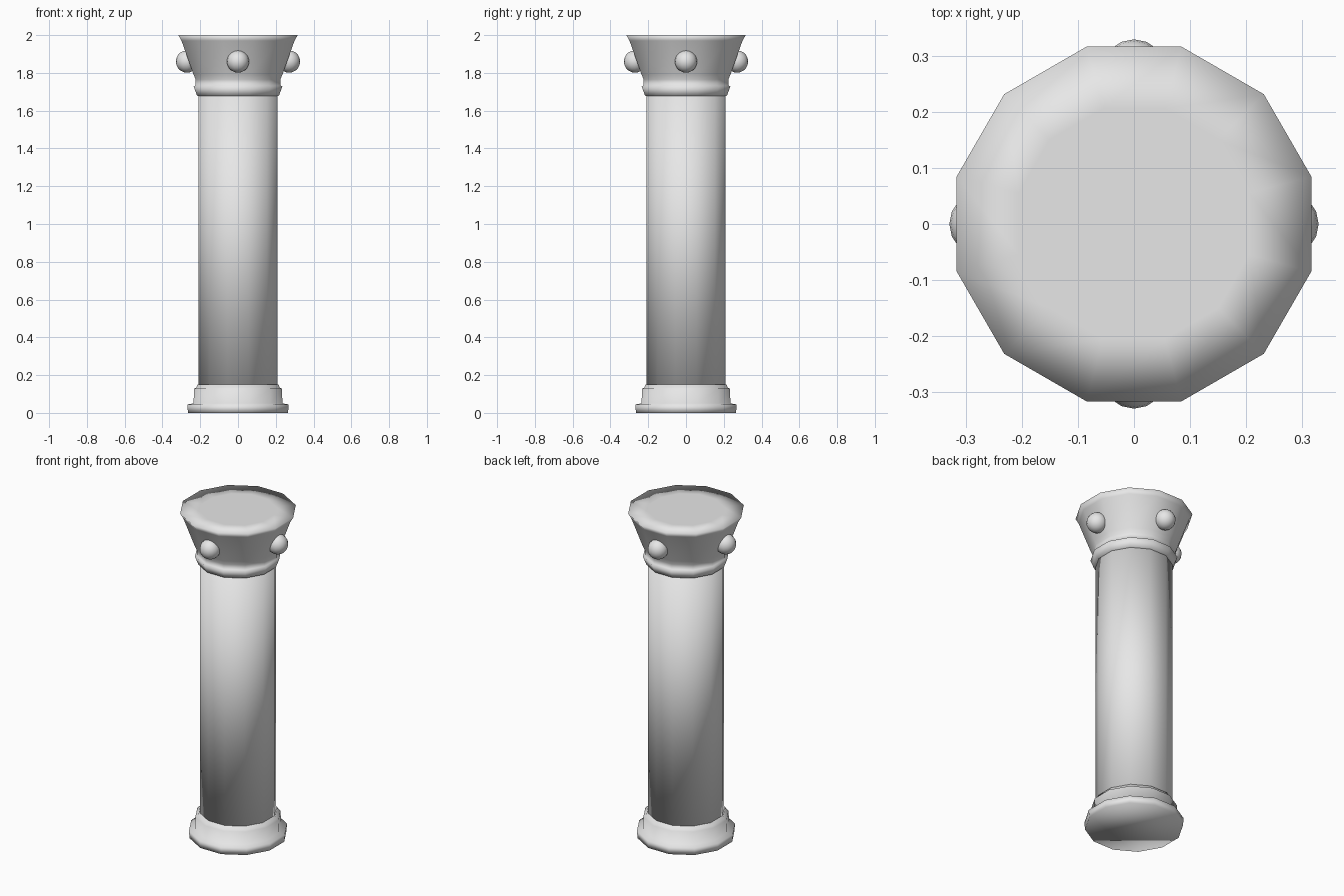
import bpy, bmesh, math

if "Cube" in bpy.data.objects:
    bpy.data.objects.remove(bpy.data.objects["Cube"])

stone = bpy.data.materials.new("pale stone")
stone.diffuse_color = (0.8, 0.8, 0.8, 1)
stone.use_nodes = True
stone.node_tree.nodes["Principled BSDF"].inputs["Base Color"].default_value = stone.diffuse_color
SIDES = 12


def finish(name, bm):
    bmesh.ops.recalc_face_normals(bm, faces=bm.faces[:])
    for f in bm.faces:
        f.smooth = True
    me = bpy.data.meshes.new(name)
    bm.to_mesh(me)
    bm.free()
    me.materials.append(stone)
    ob = bpy.data.objects.new(name, me)
    bpy.context.collection.objects.link(ob)
    return ob


def turned(name, profile):
    """Twelve-sided smooth solid; profile is (half width across flats, z)."""
    bm = bmesh.new()
    rings = []
    for w, z in profile:
        r = w / math.cos(math.pi / SIDES)
        rings.append([bm.verts.new((r * math.cos((i + .5) * math.tau / SIDES),
                                    r * math.sin((i + .5) * math.tau / SIDES), z))
                      for i in range(SIDES)])
    for a, b in zip(rings, rings[1:]):
        for i in range(SIDES):
            j = (i + 1) % SIDES
            bm.faces.new((a[i], a[j], b[j], b[i]))
    bm.faces.new(rings[0])
    bm.faces.new(rings[-1])
    return finish(name, bm)


# stepped foot
turned("base", [(.265, 0), (.268, .045), (.235, .05), (.233, .128),
                (.22, .135), (.215, .15), (.20, .152)])
# plain shaft
turned("shaft", [(.209, .14), (.209, 1.69)])
# neck ring and flared capital with an inset flat top
turned("capital", [(.20, 1.675), (.217, 1.68), (.235, 1.728), (.224, 1.733),
                   (.224, 1.765), (.235, 1.79), (.299, 1.97), (.316, 2.0), (.205, 2.0)])

# four round studs on the capital
for k in range(4):
    a = k * math.pi / 2
    bm = bmesh.new()
    bmesh.ops.create_uvsphere(bm, u_segments=16, v_segments=10, radius=.059)
    ob = finish("stud_%d" % (k + 1), bm)
    ob.location = (.27 * math.cos(a), .27 * math.sin(a), 1.86)
